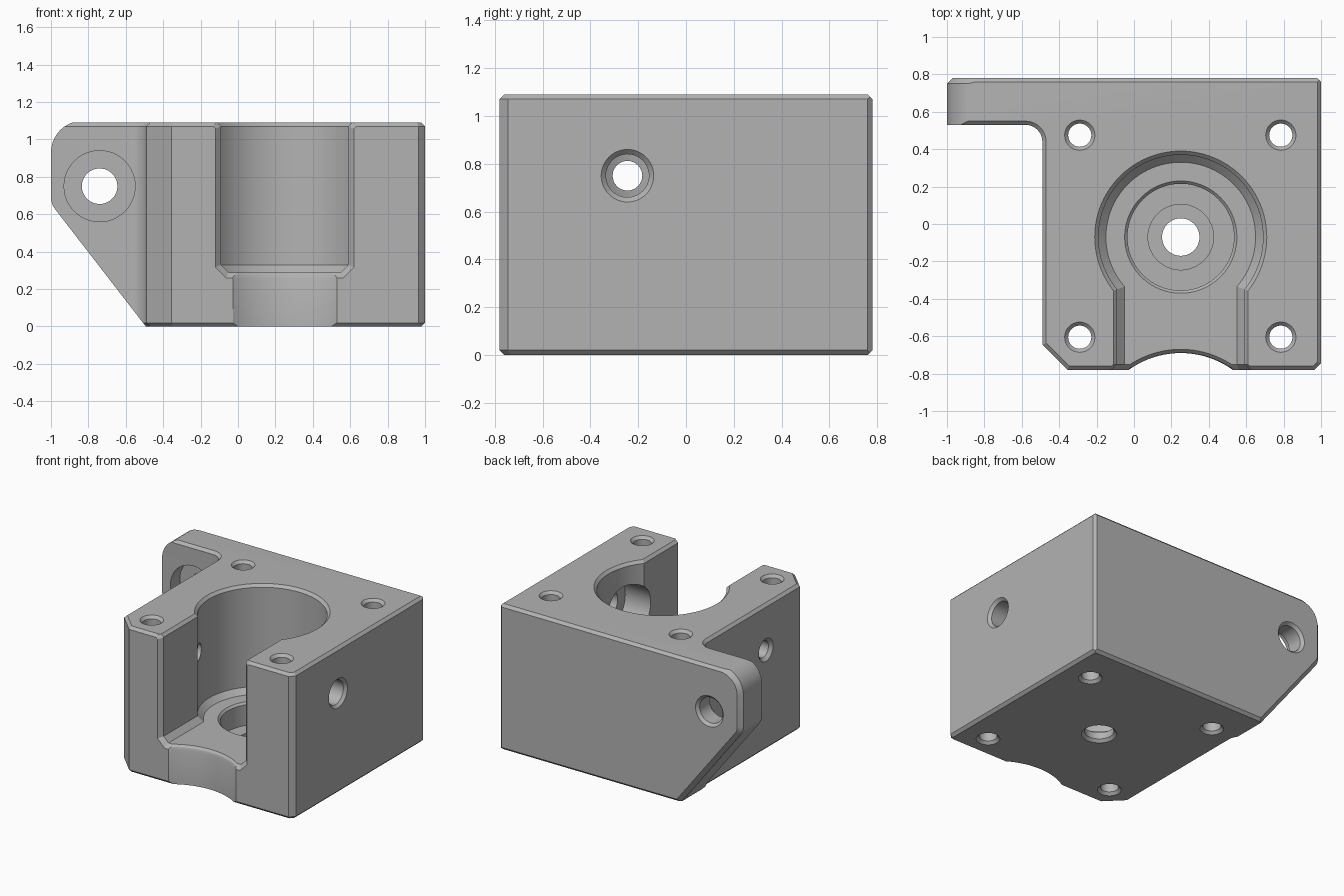
import bpy, bmesh
from math import sin, cos, pi, radians
from mathutils import Vector

old = bpy.data.objects.get("Cube")
if old:
    bpy.data.objects.remove(old, do_unlink=True)

grey = bpy.data.materials.new("machined grey")
grey.use_nodes = True
grey.diffuse_color = (0.45, 0.45, 0.45, 1)
grey.node_tree.nodes["Principled BSDF"].inputs["Base Color"].default_value = (0.45, 0.45, 0.45, 1)


def arc(cx, cy, r, start, end, steps=10):
    angles = [radians(start + (end - start) * i / steps) for i in range(steps + 1)]
    return [(cx + r * cos(a), cy + r * sin(a)) for a in angles]


def inset(points, d):
    """Mitred inward offset of a counter-clockwise outline."""
    out = []
    for i, p in enumerate(points):
        p, a, b = Vector(p), Vector(points[i - 1]), Vector(points[(i + 1) % len(points)])
        e, f = (p - a).normalized(), (b - p).normalized()
        n, m = Vector((-e.y, e.x)), Vector((-f.y, f.x))
        out.append(p + (n + m) * d / (1 + n.dot(m)))
    return out


def loft(name, rings):
    """Closed solid through a stack of matching rings."""
    bm = bmesh.new()
    loops = [[bm.verts.new(p) for p in ring] for ring in rings]
    for a, b in zip(loops, loops[1:]):
        for i in range(len(a)):
            j = (i + 1) % len(a)
            bm.faces.new((a[i], a[j], b[j], b[i]))
    bm.faces.new(loops[0])
    bm.faces.new(loops[-1])
    bmesh.ops.recalc_face_normals(bm, faces=bm.faces)
    mesh = bpy.data.meshes.new(name)
    bm.to_mesh(mesh)
    bm.free()
    mesh.materials.append(grey)
    obj = bpy.data.objects.new(name, mesh)
    bpy.context.collection.objects.link(obj)
    return obj


def place(u, v, t, axis):
    return {"x": (t, u, v), "y": (u, t, v), "z": (u, v, t)}[axis]


def prism(name, outline, levels, axis):
    """Outline extruded along an axis; levels are (position, inset)."""
    return loft(name, [[place(p[0], p[1], t, axis) for p in inset(outline, d)]
                       for t, d in levels])


def lathe(name, centre, profile, axis, sides=64):
    """Turned solid; profile is (position, radius)."""
    return loft(name, [[place(p[0], p[1], t, axis) for p in arc(*centre, r, 0, 360, sides)[:-1]]
                       for t, r in profile])


# Plan outline: square block, rear ear, inner fillet, cut front corners
plan = ([(-1.2, 0.53)] + arc(-0.58, 0.44, 0.09, 90, 0)
        + [(-0.49, -0.645), (-0.355, -0.78), (0.965, -0.78), (1, -0.745), (1, 0.9), (-1.2, 0.9)])
body = prism("motor_mount_block", plan, [(0, 0.02), (0.02, 0), (1.07, 0), (1.09, 0.02)], "z")

# Front outline: rounded, sloping ear
side = ([(-0.485, -0.01), (1.01, -0.01), (1.01, 1.1)] + arc(-0.83, 0.93, 0.17, 90, 180)
        + arc(-0.9, 0.69, 0.1, 180, 217, 4))
ear_shape = prism("ear_outline", side, [(-1, 0), (0.75, 0), (0.78, 0.03)], "y")

# Bore with stepped floor, and the open slot in front of it
cx, cy, floor, top = 0.25, -0.07, 0.29, 1.09
cutters = [lathe("bore", (cx, cy), [
    (-0.02, 0.14), (0.02, 0.1), (0.07, 0.1), (0.07, 0.175), (0.12, 0.175), (0.12, 0.285),
    (floor - 0.015, 0.285), (floor, 0.3), (floor, 0.4), (floor + 0.04, 0.44),
    (top - 0.02, 0.44), (top + 0.03, 0.49)], "z", 96)]
half = [(0.3, floor), (0.34, floor + 0.04), (0.34, top - 0.02), (0.36, top), (0.36, 1.3)]
slot = [(cx + x, z) for x, z in half] + [(cx - x, z) for x, z in reversed(half)]
cutters.append(prism("slot", slot, [(-0.83, -0.08), (-0.75, 0), (cy, 0)], "y"))

# Concave scoop under the slot
cutters.append(lathe("scoop", (cx, -1.165), [
    (-0.1, 0.475), (0.255, 0.475), (0.275, 0.481), (floor, 0.495), (0.31, 0.505)], "z", 128))

# Four vertical screw holes, chamfered at both ends
for x in (-0.29, 0.785):
    for y in (-0.605, 0.475):
        cutters.append(lathe("screw_hole", (x, y), [
            (-0.02, 0.1), (0.02, 0.062), (top - 0.02, 0.062), (top + 0.02, 0.1)], "z", 32))

# Cross holes: narrow on one wall, wide with a head recess on the other
cross = (-0.245, 0.75)
cutters.append(lathe("narrow_cross_hole", cross,
                     [(-0.52, 0.115), (-0.467, 0.062), (0.2, 0.062)], "x", 32))
cutters.append(lathe("wide_cross_hole", cross, [
    (0.3, 0.18), (0.8, 0.18), (0.8, 0.09), (0.98, 0.09), (1.02, 0.13)], "x", 48))

# Ear hole with recess on its front
cutters.append(lathe("ear_hole", (-0.74, 0.75), [
    (0.4, 0.19), (0.64, 0.19), (0.64, 0.095), (0.76, 0.095), (0.8, 0.135)], "y", 48))

# Combine the solids and drop the helpers
for tool in [ear_shape] + cutters:
    mod = body.modifiers.new(tool.name, "BOOLEAN")
    mod.operation = "INTERSECT" if tool is ear_shape else "DIFFERENCE"
    mod.solver = "EXACT"
    mod.object = tool
    tool.hide_render = True
depsgraph = bpy.context.evaluated_depsgraph_get()
result = bpy.data.meshes.new_from_object(body.evaluated_get(depsgraph))
body.modifiers.clear()
body.data = result
for tool in [ear_shape] + cutters:
    bpy.data.objects.remove(tool, do_unlink=True)
result.materials.clear()
result.materials.append(grey)
for poly in result.polygons:
    poly.material_index = 0

for obj in bpy.context.selected_objects:
    obj.select_set(False)
body.select_set(True)
bpy.context.view_layer.objects.active = body
bpy.ops.object.shade_smooth_by_angle(angle=radians(25))
